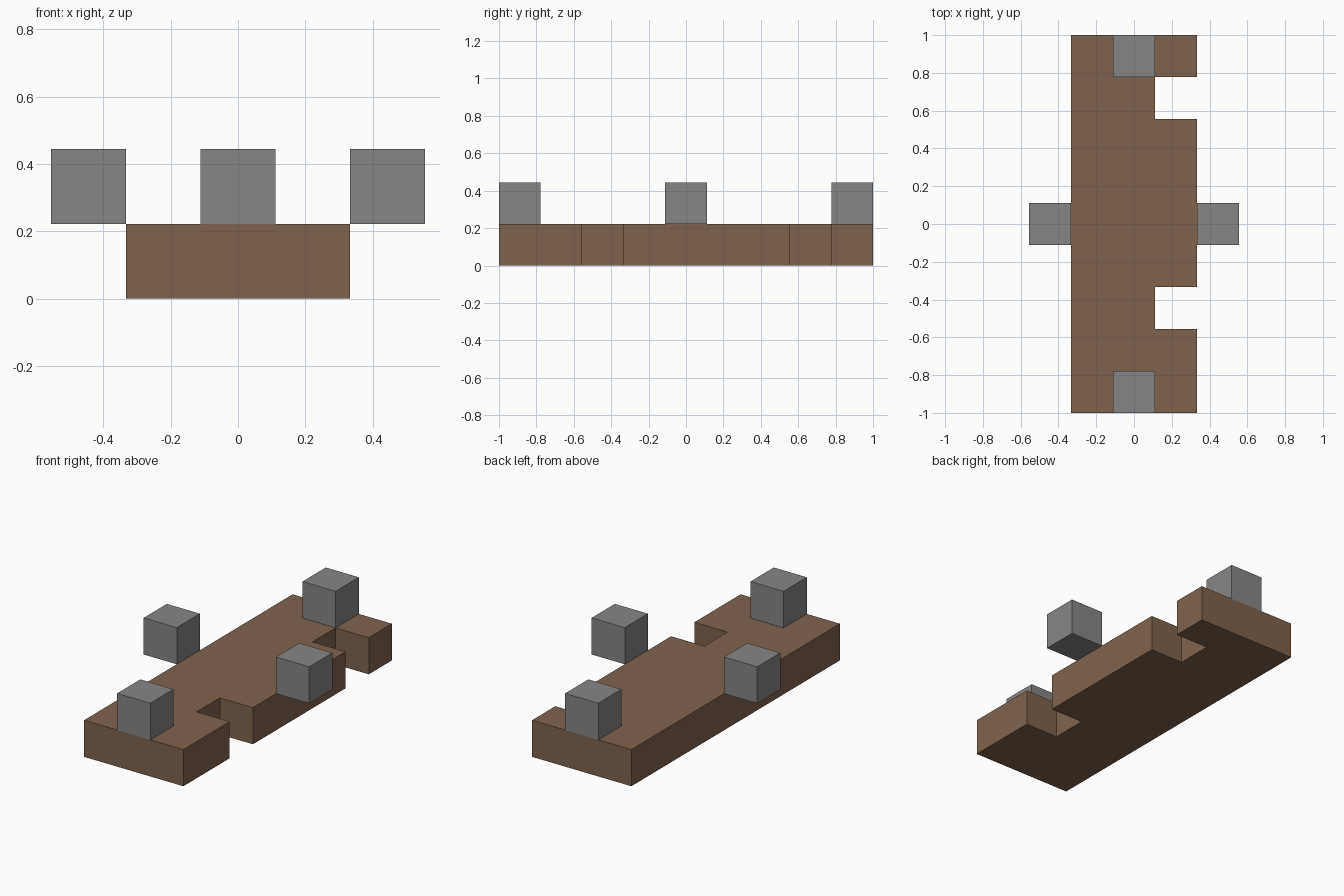
import bpy
import bmesh

if "Cube" in bpy.data.objects:
    bpy.data.objects.remove(bpy.data.objects["Cube"], do_unlink=True)

U = 2 / 9  # module: every part is a whole number of these blocks


def make_material(name, color):
    mat = bpy.data.materials.new(name)
    mat.use_nodes = True
    mat.diffuse_color = (*color, 1)
    mat.node_tree.nodes["Principled BSDF"].inputs["Base Color"].default_value = (*color, 1)
    return mat


brown = make_material("wood_brown", (0.216, 0.124, 0.074))
gray = make_material("stone_gray", (0.238, 0.238, 0.238))


def prism(name, outline, bottom, top, mat):
    """Extrude a flat outline (in modules) from bottom to top."""
    bm = bmesh.new()
    base = bm.faces.new([bm.verts.new((x * U, y * U, bottom * U)) for x, y in outline])
    result = bmesh.ops.extrude_face_region(bm, geom=[base], use_keep_orig=True)
    for v in result["geom"]:
        if isinstance(v, bmesh.types.BMVert):
            v.co.z = top * U
    bmesh.ops.recalc_face_normals(bm, faces=bm.faces)
    mesh = bpy.data.meshes.new(name)
    bm.to_mesh(mesh)
    bm.free()
    mesh.materials.append(mat)
    obj = bpy.data.objects.new(name, mesh)
    bpy.context.collection.objects.link(obj)
    return obj


# Plank with two square notches in its left edge
outline = [(-1.5, 4.5), (-1.5, -4.5), (1.5, -4.5)]
for start in (-2.5, 2.5):
    outline += [(1.5, start), (0.5, start), (0.5, start + 1), (1.5, start + 1)]
outline.append((1.5, 4.5))
prism("plank", outline, 0, 1, brown)

# Four cubes: one at each end, one beside each long edge
for side, cx, cy in (("front", 0, -4), ("back", 0, 4), ("left", 2, 0), ("right", -2, 0)):
    square = [(cx + dx / 2, cy + dy / 2) for dx, dy in ((-1, -1), (1, -1), (1, 1), (-1, 1))]
    prism(side + "_cube", square, 1, 2, gray)
